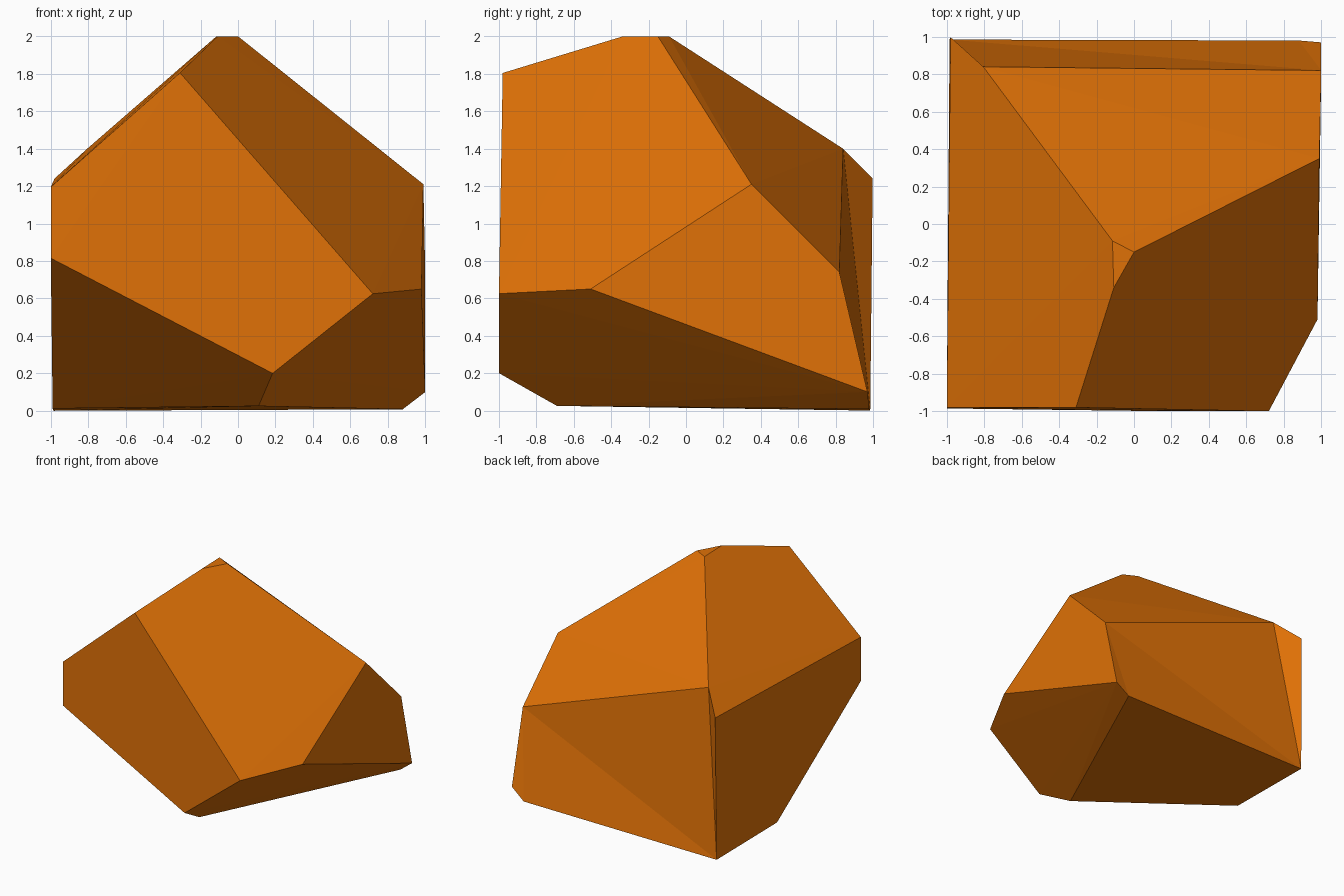
import bpy, bmesh

if "Cube" in bpy.data.objects:
    bpy.data.objects.remove(bpy.data.objects["Cube"])

# Corner points of the faceted rock
CORNERS = [
    # crown
    (-0.108, -0.34, 2.0), (-0.115, -0.09, 2.0), (0.0, -0.15, 2.0),
    # upper ring
    (-0.31, -0.98, 1.805), (0.99, 0.35, 1.21), (-1.0, -0.98, 1.195),
    # middle ring
    (-1.0, -0.985, 0.815), (0.72, -1.0, 0.625), (0.98, -0.51, 0.65),
    # lower ring and base
    (0.185, -1.0, 0.20), (0.11, -0.69, 0.025), (-0.99, 0.16, 0.012),
]
# Rim of the slightly hollow back: top left, top right, right, bottom right, bottom left, left
BACK = [
    (-0.805, 0.84, 1.40), (1.0, 0.82, 0.74), (1.0, 0.97, 0.10),
    (0.88, 0.98, 0.008), (-0.985, 0.985, 0.0), (-0.98, 0.998, 1.24),
]

# Rock body: convex hull of all corners
bm = bmesh.new()
for p in CORNERS:
    bm.verts.new(p)
rim = [bm.verts.new(p) for p in BACK]
bmesh.ops.convex_hull(bm, input=bm.verts[:])

# Hollow back: swap the hull's back faces for facets folded inward
old = [f for f in bm.faces if all(v in rim for v in f.verts)]
bmesh.ops.delete(bm, geom=old, context='FACES')
top_l, top_r, right, bot_r, bot_l, left = rim
for tri in ((top_l, top_r, bot_l), (top_r, bot_r, bot_l),
            (top_r, right, bot_r), (top_l, bot_l, left)):
    bm.faces.new(tri)
bmesh.ops.recalc_face_normals(bm, faces=bm.faces[:])

mesh = bpy.data.meshes.new("rock")
bm.to_mesh(mesh)
bm.free()
rock = bpy.data.objects.new("rock", mesh)
bpy.context.collection.objects.link(rock)

# Single flat orange
orange = bpy.data.materials.new("burnt orange")
orange.diffuse_color = (0.74, 0.165, 0.002, 1.0)
orange.use_nodes = True
orange.node_tree.nodes["Principled BSDF"].inputs["Base Color"].default_value = orange.diffuse_color
mesh.materials.append(orange)
